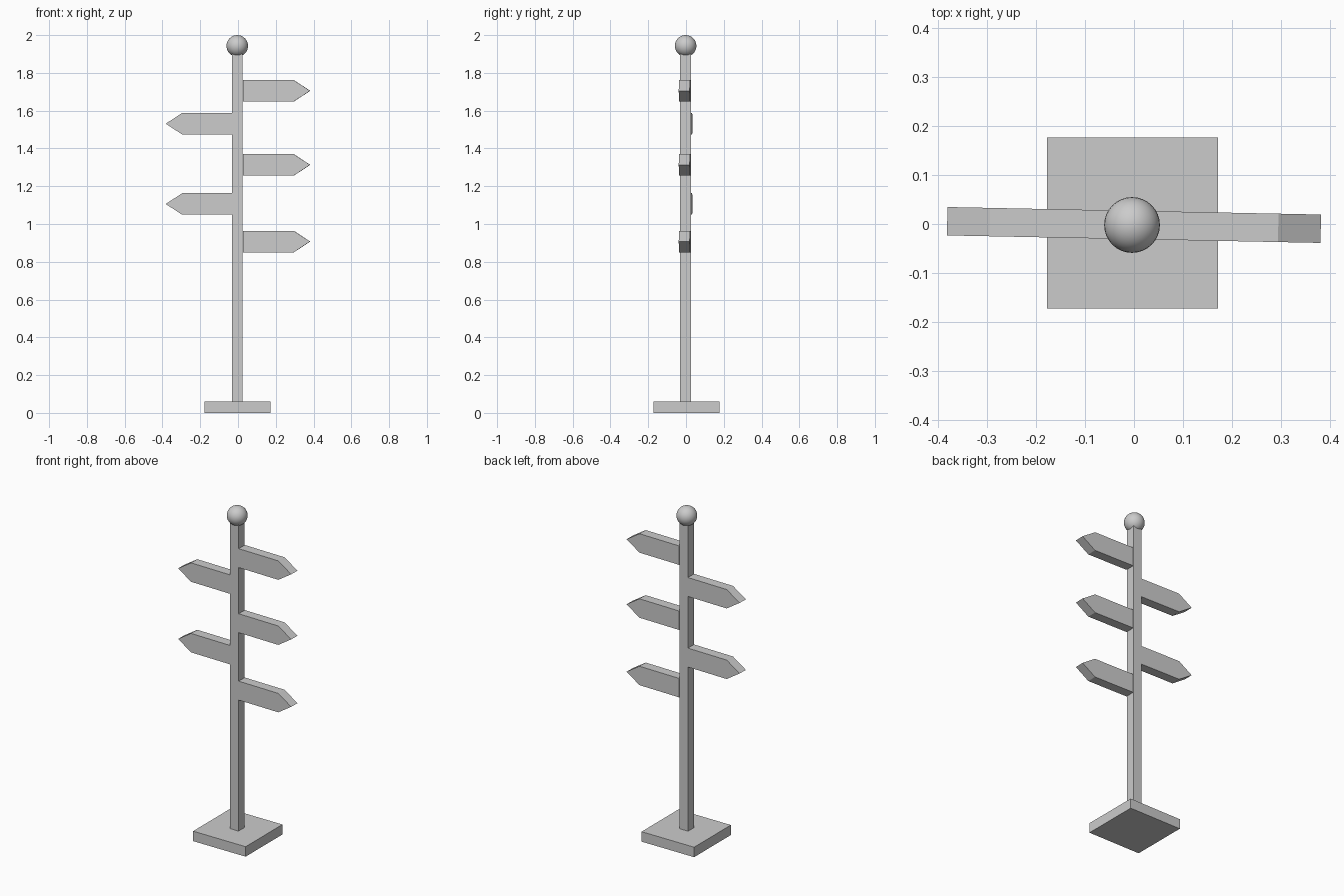
import bpy, bmesh, math

if "Cube" in bpy.data.objects:
    bpy.data.objects.remove(bpy.data.objects["Cube"])

CENTRE = (-0.004, -0.002)
TURN = math.radians(-1.15)


def box(name, x, y, z0, z1, width, turn=0.0):
    bpy.ops.mesh.primitive_cube_add(size=1, location=(x, y, (z0 + z1) / 2), rotation=(0, 0, turn))
    ob = bpy.context.object
    ob.name = name
    ob.scale = (width, width, z1 - z0)
    return ob


def arrow_board(name, side, z):
    # pentagon outline in xz, extruded through the thickness
    half_h, half_t = 0.057, 0.029
    outline = [(0.027, -half_h), (0.295, -half_h), (0.382, 0), (0.295, half_h), (0.027, half_h)]
    bm = bmesh.new()
    face = bm.faces.new([bm.verts.new((side * x, -half_t, h)) for x, h in outline])
    ext = bmesh.ops.extrude_face_region(bm, geom=[face])
    bmesh.ops.translate(bm, vec=(0, 2 * half_t, 0),
                        verts=[v for v in ext["geom"] if isinstance(v, bmesh.types.BMVert)])
    bmesh.ops.recalc_face_normals(bm, faces=bm.faces)
    mesh = bpy.data.meshes.new(name)
    bm.to_mesh(mesh)
    bm.free()
    ob = bpy.data.objects.new(name, mesh)
    ob.location = (0, CENTRE[1], z)
    ob.rotation_euler.z = TURN
    bpy.context.collection.objects.link(ob)


# Base plate and post
box("base", -0.003, 0.002, 0, 0.06, 0.35)
box("post", *CENTRE, 0.06, 1.925, 0.057, TURN)

# Alternating arrow boards
for i, z in enumerate((1.705, 1.531, 1.313, 1.106, 0.907)):
    arrow_board(f"arrow_board_{i + 1}", 1 if i % 2 == 0 else -1, z)

# Ball finial
bpy.ops.mesh.primitive_uv_sphere_add(segments=32, ring_count=16, radius=0.057,
                                     location=(*CENTRE, 1.943))
bpy.context.object.name = "ball_finial"
bpy.ops.object.shade_smooth()
